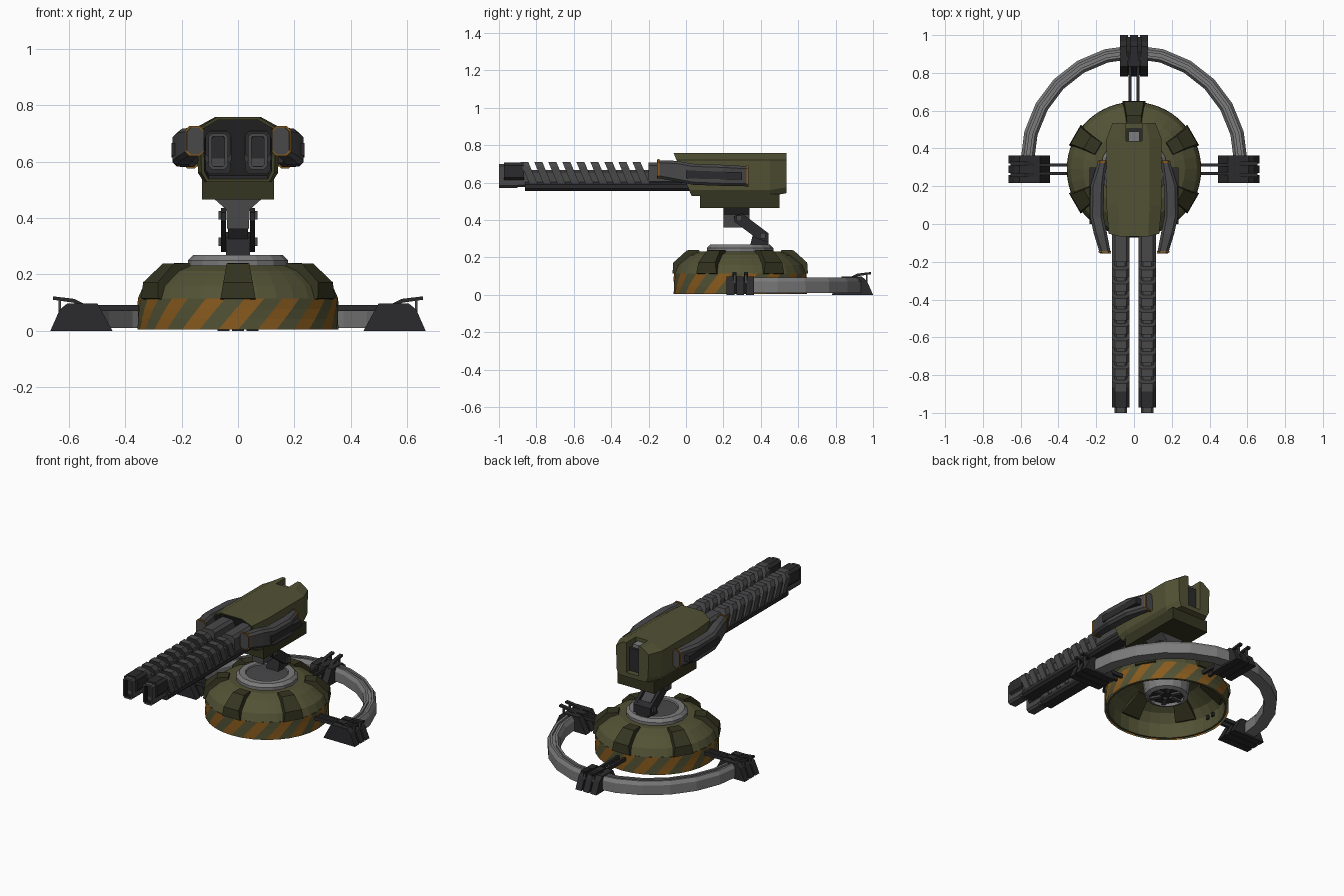
import bpy, bmesh, math
from mathutils import Matrix, Vector

if "Cube" in bpy.data.objects:
    bpy.data.objects.remove(bpy.data.objects["Cube"])


def material(name, r, g, b):
    m = bpy.data.materials.new(name)
    m.diffuse_color = (r, g, b, 1)
    m.use_nodes = True
    m.node_tree.nodes["Principled BSDF"].inputs["Base Color"].default_value = m.diffuse_color
    return m


OLIVE = material("olive", .085, .085, .036)
DARK_OLIVE = material("dark olive", .035, .035, .015)
ORANGE = material("burnt orange", .25, .105, .013)
RAIL = material("light steel", .20, .20, .20)
STEEL = material("steel", .065, .065, .068)
DARK = material("dark metal", .024, .024, .026)
BLACK = material("black", .008, .008, .009)
CY = .29  # y of the base axis


def loft(name, rings, mat, caps=True, wrap=False, matrix=None, hollow=None):
    """Skin equal rings of points; hollow=(direction, inset, depth, material) sinks a cap."""
    bm = bmesh.new()
    rows = [[bm.verts.new(p) for p in r] for r in rings]
    n = len(rows[0])
    for a, b in zip(rows, rows[1:] + rows[:1] if wrap else rows[1:]):
        for i in range(n):
            bm.faces.new((a[i], a[(i + 1) % n], b[(i + 1) % n], b[i]))
    if caps and not wrap:
        bm.faces.new(rows[0])
        bm.faces.new(rows[-1])
    bmesh.ops.recalc_face_normals(bm, faces=bm.faces)
    if hollow:
        d, inset, depth, _ = hollow
        f = max(bm.faces, key=lambda f: f.normal.dot(Vector(d)))
        bmesh.ops.inset_individual(bm, faces=[f], thickness=inset)
        walls = bmesh.ops.inset_individual(bm, faces=[f], thickness=.002, depth=-depth)["faces"]
        for q in walls + [f]:
            q.material_index = 1
    if matrix:
        bm.transform(matrix)
    me = bpy.data.meshes.new(name)
    bm.to_mesh(me)
    bm.free()
    me.materials.append(mat)
    if hollow:
        me.materials.append(hollow[3])
    ob = bpy.data.objects.new(name, me)
    bpy.context.collection.objects.link(ob)
    return ob


def prism_x(name, prof, x0, x1, mat, matrix=None):
    """Extrude a (y, z) profile along x."""
    return loft(name, [[(x, y, z) for y, z in prof] for x in (x0, x1)], mat, matrix=matrix)


def box(name, x0, x1, y0, y1, z0, z1, mat, matrix=None):
    return prism_x(name, [(y0, z0), (y1, z0), (y1, z1), (y0, z1)], x0, x1, mat, matrix)


def octagon(xc, h, z0, z1, c):
    return [(xc - h + c, z0), (xc + h - c, z0), (xc + h, z0 + c), (xc + h, z1 - c),
            (xc + h - c, z1), (xc - h + c, z1), (xc - h, z1 - c), (xc - h, z0 + c)]


def bar(name, xc, h, y0, y1, z0, z1, c, mat, hollow=None):
    """Chamfered bar running along y."""
    return loft(name, [[(x, y, z) for x, z in octagon(xc, h, z0, z1, c)] for y in (y0, y1)],
                mat, hollow=hollow)


def lathe(name, prof, n, mat):
    rings = []
    for i in range(n):
        a = 2 * math.pi * i / n
        rings.append([(r * math.cos(a), CY + r * math.sin(a), z) for r, z in prof])
    return loft(name, rings, mat, wrap=True)


# hollow domed base
lathe("base_dome", [(.355, .115), (.335, .16), (.27, .212), (.215, .232), (.13, .232),
                    (.13, .21), (.20, .205), (.30, .15), (.335, .10), (.335, .008), (.345, .008), (.345, .115)], 32, OLIVE)

# slanted hazard stripes around the base
N = 32
stripes = loft("striped_band", [[(.356 * math.cos(a), CY + .356 * math.sin(a), .004 + .037 * k)
                                 for a in [2 * math.pi * (i + .45 * k) / N for i in range(N)]]
                                for k in range(4)], OLIVE, caps=False)
stripes.data.materials.append(ORANGE)
for p in stripes.data.polygons:
    p.material_index = (p.index % N) % 2

# six armour fins on the dome
for i in range(6):
    m = Matrix.Translation((0, CY, 0)) @ Matrix.Rotation(math.radians(30 + 60 * i), 4, 'Z')
    sec = [(.20, .19, .036), (.315, .10, .062), (.362, .115, .062), (.358, .172, .052), (.285, .238, .04), (.22, .24, .036)]
    loft("base_fin_%d" % (i + 1), [[(r, s * w, z) for r, z, w in sec] for s in (-1, 1)],
         DARK_OLIVE, matrix=m)

# turntable and the hub below it
lathe("turntable_ring", [(.178, .225), (.178, .25), (.16, .268), (.125, .268), (.12, .255), (.12, .225)], 16, RAIL)
lathe("turntable_plate", [(.001, .23), (.122, .23), (.122, .26), (.001, .264)], 16, STEEL)
lathe("underside_hub", [(.10, .08), (.125, .09), (.14, .21), (.10, .215)], 16, RAIL)
lathe("underside_hub_core", [(.001, .10), (.102, .10), (.102, .21), (.001, .21)], 12, DARK)
for i in range(6):
    m = Matrix.Translation((0, CY, 0)) @ Matrix.Rotation(math.radians(60 * i), 4, 'Z')
    box("hub_spoke_%d" % (i + 1), .03, .102, -.012, .012, .088, .102, STEEL, m)

# half-ring rail
rail = [(-.036, .01), (-.036, .07), (-.022, .092), (-.008, .092), (-.008, .08), (.008, .08),
        (.008, .092), (.022, .092), (.036, .07), (.036, .01)]
loft("half_ring_rail", [[((.565 + d) * math.cos(a), .33 + (.58 + d) * math.sin(a), z) for d, z in rail]
                        for a in [math.pi * i / 12 for i in range(13)]], RAIL)

# three outrigger feet with rods to the base
for name, ang, off in (("right", 0, 0), ("back", 90, .045), ("left", 180, 0)):
    turn = Matrix.Translation((0, CY, 0)) @ Matrix.Rotation(math.radians(ang), 4, 'Z')
    m = turn @ Matrix.Translation((off, 0, 0))

    def slab(part, prof, v, h, mat):
        loft(name + part, [[(u, y, z) for u, z in prof] for y in (v - h, v + h)], mat, matrix=m)

    slab("_foot_core", [(.455, .004), (.655, .004), (.62, .07), (.595, .085), (.505, .085)], 0, .06, BLACK)
    for v in (-.052, 0, .052):
        slab("_foot_slat", [(.445, 0), (.665, 0), (.632, .075), (.605, .097), (.498, .097)], v, .021, DARK)
    for v in (-.03, .03):
        slab("_foot_prong", [(.53, .088), (.58, .113), (.655, .122), (.655, .11), (.585, .1), (.55, .085)], v, .011, DARK)
        slab("_foot_post", [(.627, .06), (.636, .06), (.636, .115), (.627, .115)], v, .006, STEEL)
    for v in (-.022, .022):
        box(name + "_foot_rod", .32, .53 + off, v - .008, v + .008, .07, .092, DARK, turn)

# elbow arm carrying the head
prism_x("arm_lower_block", [(.34, .255), (.44, .255), (.44, .33), (.41, .35), (.36, .33)], -.042, .042, DARK)
prism_x("arm_link", [(.43, .285), (.43, .325), (.29, .44), (.25, .42), (.25, .40), (.36, .325)], -.035, .035, STEEL)
for s in (-1, 1):
    prism_x("arm_side_plate", [(.44, .28), (.44, .33), (.30, .435), (.255, .42), (.26, .39), (.38, .30)], s * .042, s * .06, DARK)
    for y, z in ((.41, .315), (.285, .41)):
        box("arm_pivot", s * .055, s * .07, y - .015, y + .015, z - .015, z + .015, STEEL)
loft("arm_upper_block", [[(x * h, y, z) for x, y in ((-1, .20), (1, .20), (1, .34), (-1, .34))]
                         for h, z in ((.038, .36), (.042, .43), (.085, .468))], STEEL)

# head: lower block and main armoured housing
box("head_lower_block", -.127, .127, .075, .50, .465, .54, DARK_OLIVE)
half = [(.118, .528), (.138, .56), (.142, .722), (.08, .757)]


def head_ring(fy, sx, lift=0):
    pts = [(x * sx, fy(z), z + (lift if z < .6 else 0)) for x, z in half]
    return pts + [(-x, y, z) for x, y, z in reversed(pts)]


head = loft("head_housing", [head_ring(lambda z: .03 - .42 * (z - .528), .94), head_ring(lambda z: .10, 1.03),
                             head_ring(lambda z: .45, 1.03), head_ring(lambda z: .536, .8, .015)],
            OLIVE, hollow=((0, -1, 0), .012, .03, DARK))
cutter = box("rear_slot_cutter", -.042, .042, .44, .62, .57, .80, OLIVE)
cutter.hide_render = True
cutter.hide_viewport = True
cut = head.modifiers.new("rear slot", 'BOOLEAN')
cut.operation = 'DIFFERENCE'
cut.solver = 'EXACT'
cut.object = cutter
box("rear_slot_block", -.041, .041, .43, .505, .571, .715, DARK)
box("rear_slot_cap", -.03, .03, .435, .49, .70, .735, RAIL)

for s, side in ((-1, "left"), (1, "right")):
    # curved side pod with orange trim
    secs = [(-.155, .152, .029, .625, .72), (-.05, .178, .035, .605, .716), (.04, .197, .036, .588, .70),
            (.20, .195, .036, .582, .695), (.335, .165, .024, .58, .687)]
    loft(side + "_pod", [[(s * x, y, z) for x, z in octagon(xc, h, a, b, .014)]
                         for y, xc, h, a, b in secs], STEEL)
    bar(side + "_pod_front_trim", s * .154, .033, -.152, -.143, .62, .725, .014, ORANGE)
    bar(side + "_pod_rear_trim", s * .166, .028, .324, .333, .576, .691, .014, ORANGE)
    prism_x(side + "_pod_panel", [(.0, .622), (.30, .615), (.30, .655), (.0, .665)], s * .19, s * .235, DARK)

    # slatted gun barrel
    X = s * .07
    bar(side + "_barrel_core", X, .034, -.97, .08, .575, .668, .012, STEEL)
    bar(side + "_barrel_lower_rail", X, .046, -.86, .08, .555, .605, .014, DARK)
    bar(side + "_barrel_rear", X, .046, -.20, .08, .59, .708, .016, STEEL)
    bar(side + "_barrel_tip", X, .046, -.972, -.865, .61, .708, .016, DARK)
    bar(side + "_muzzle", X, .034, -1, -.90, .572, .70, .012, STEEL, hollow=((0, -1, 0), .012, .05, BLACK))
    for i in range(9):
        y = -.84 + i * .075
        loft(side + "_barrel_slat_%d" % (i + 1),
             [[(X + a * h, y + b - .42 * (z - .6), z) for a, b in ((-1, 0), (1, 0), (1, .043), (-1, .043))]
              for z, h in ((.585, .044), (.615, .047), (.685, .047), (.71, .03))], STEEL)
